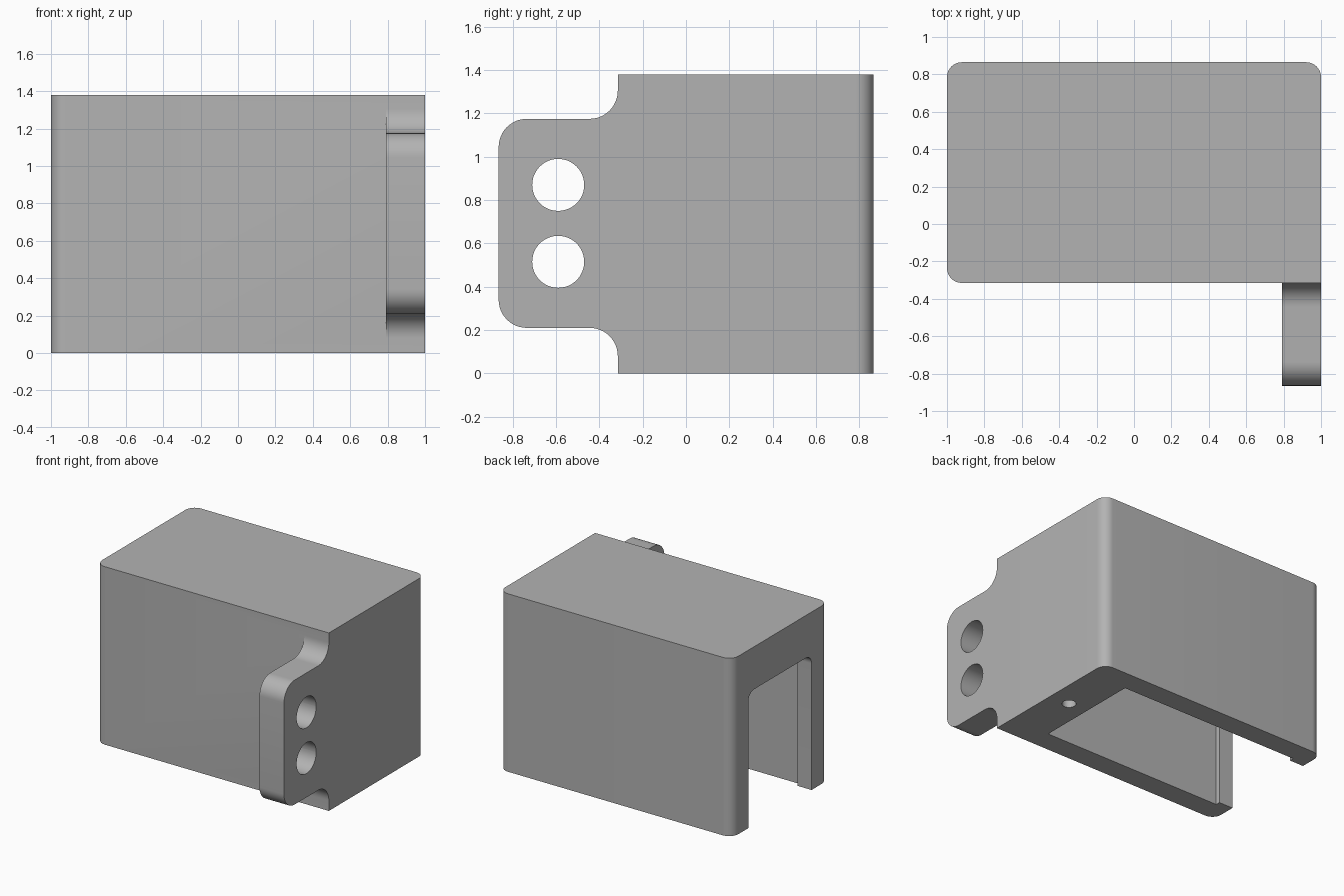
import bpy, bmesh, math
from mathutils import Vector

cube = bpy.data.objects.get("Cube")
if cube:
    bpy.data.objects.remove(cube, do_unlink=True)

grey = bpy.data.materials.new("plain grey")
grey.use_nodes = True
colour = (0.45, 0.45, 0.45, 1)
grey.diffuse_color = colour
grey.node_tree.nodes["Principled BSDF"].inputs["Base Color"].default_value = colour


def rounded(corners, steps=12):
    """Outline from (u, v, radius) corners, with tangent arcs at each corner."""
    out = []
    for i, (u, v, r) in enumerate(corners):
        p = Vector((u, v))
        if r == 0:
            out.append(p)
            continue
        a = (Vector(corners[i - 1][:2]) - p).normalized()
        b = (Vector(corners[(i + 1) % len(corners)][:2]) - p).normalized()
        half = a.angle(b) / 2
        centre = p + (a + b).normalized() * r / math.sin(half)
        start = p + a * r / math.tan(half) - centre
        end = p + b * r / math.tan(half) - centre
        turn = math.atan2(start.x * end.y - start.y * end.x, start.dot(end))
        for k in range(steps + 1):
            t = turn * k / steps
            c, s = math.cos(t), math.sin(t)
            out.append(centre + Vector((c * start.x - s * start.y, s * start.x + c * start.y)))
    return out


def prism(name, corners, axis, lo, hi):
    """Extrude a rounded outline along x (outline in y, z) or z (outline in x, y)."""
    bm = bmesh.new()
    place = (lambda p, h: (h, p.x, p.y)) if axis == "x" else (lambda p, h: (p.x, p.y, h))
    face = bm.faces.new([bm.verts.new(place(p, lo)) for p in rounded(corners)])
    grown = bmesh.ops.extrude_face_region(bm, geom=[face])
    shift = Vector((hi - lo, 0, 0)) if axis == "x" else Vector((0, 0, hi - lo))
    bmesh.ops.translate(bm, vec=shift, verts=[g for g in grown["geom"] if isinstance(g, bmesh.types.BMVert)])
    bmesh.ops.recalc_face_normals(bm, faces=bm.faces)
    mesh = bpy.data.meshes.new(name)
    bm.to_mesh(mesh)
    bm.free()
    mesh.materials.append(grey)
    obj = bpy.data.objects.new(name, mesh)
    bpy.context.collection.objects.link(obj)
    return obj


def box(u0, u1, v0, v1, r=0):
    return [(u0, v0, r), (u1, v0, r), (u1, v1, r), (u0, v1, r)]


def combine(target, tool, operation):
    """Apply a boolean and discard the tool."""
    mod = target.modifiers.new(operation, "BOOLEAN")
    mod.operation, mod.object, mod.solver = operation, tool, "EXACT"
    bpy.context.view_layer.objects.active = target
    bpy.ops.object.modifier_apply(modifier=mod.name)
    bpy.data.objects.remove(tool, do_unlink=True)


FRONT, BACK, TOP = -0.315, 0.865, 1.38

# Main cover, square only at the corner that carries the mounting tab
cover = prism("cover", [(-1, FRONT, 0.08), (1, FRONT, 0), (1, BACK, 0.08), (-1, BACK, 0.08)], "z", 0, TOP)

# Mounting tab with rounded outer corners and fillets into the cover
tab = prism("tab", [
    (FRONT, 0.08, 0), (FRONT, 0.21, 0.13), (-0.865, 0.21, 0.13),
    (-0.865, 1.175, 0.13), (FRONT, 1.175, 0.13), (FRONT, 1.305, 0)], "x", 0.79, 1)
combine(cover, tab, "UNION")

# Two bolt holes through the tab
for z in (0.515, 0.87):
    hole = prism("bolt_hole", box(-0.71, -0.47, z - 0.12, z + 0.12, 0.1199), "x", 0.7, 1.1)
    combine(cover, hole, "DIFFERENCE")

# Inner cavity, open below, and its narrower side opening
cavity = prism("cavity", box(-0.88, 0.67, -0.145, 0.70), "z", -0.1, 1.09)
combine(cover, cavity, "DIFFERENCE")
opening = prism("side_opening", [
    (-0.11, -0.1, 0), (0.665, -0.1, 0), (0.665, 1.05, 0.07), (-0.11, 1.05, 0.07)], "x", -1.1, -0.8)
combine(cover, opening, "DIFFERENCE")

# Small blind screw hole in the underside
screw = prism("screw_hole", box(0.78, 0.88, 0.225, 0.325, 0.0499), "z", -0.1, 0.5)
combine(cover, screw, "DIFFERENCE")

# Smooth rounded surfaces, crisp edges
bpy.ops.object.select_all(action="DESELECT")
cover.select_set(True)
bpy.context.view_layer.objects.active = cover
bpy.ops.object.shade_smooth_by_angle(angle=math.radians(30))
